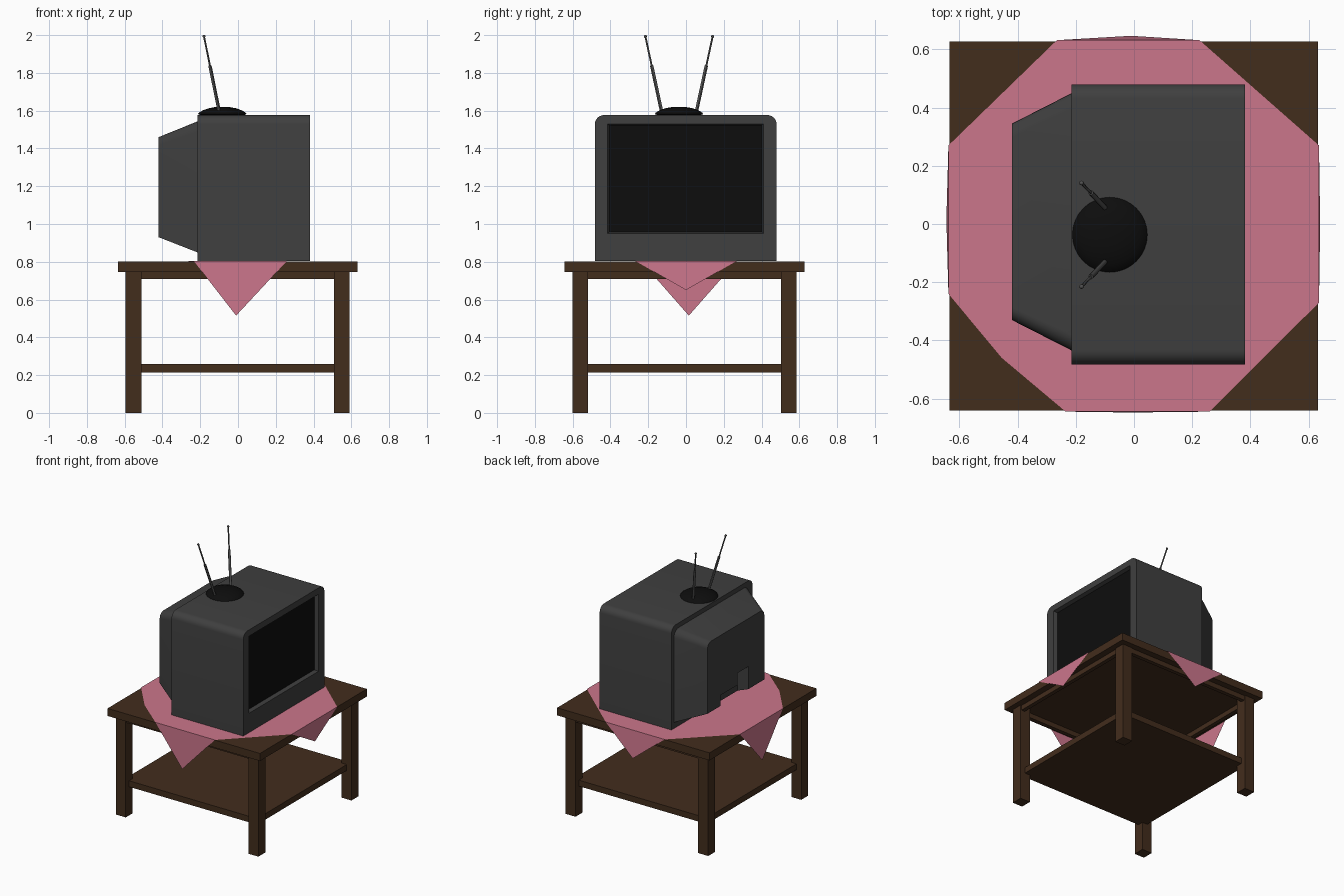
import bpy, bmesh, math
from mathutils import Vector

if "Cube" in bpy.data.objects:
    bpy.data.objects.remove(bpy.data.objects["Cube"])


def material(name, rgb):
    m = bpy.data.materials.new(name)
    m.diffuse_color = (*rgb, 1)
    m.use_nodes = True
    m.node_tree.nodes["Principled BSDF"].inputs["Base Color"].default_value = m.diffuse_color
    return m


WOOD = material("dark_wood", (0.055, 0.026, 0.012))
PINK = material("pink_cloth", (0.60, 0.18, 0.26))
CASE = material("charcoal_plastic", (0.05, 0.05, 0.05))
BLACK = material("black", (0.004, 0.004, 0.004))
METAL = material("dark_metal", (0.08, 0.08, 0.08))


def make(name, verts, faces, mat, fix=True):
    me = bpy.data.meshes.new(name)
    me.from_pydata(verts, [], faces)
    if fix:
        bm = bmesh.new()
        bm.from_mesh(me)
        bmesh.ops.recalc_face_normals(bm, faces=bm.faces)
        bm.to_mesh(me)
        bm.free()
    if mat:
        me.materials.append(mat)
    ob = bpy.data.objects.new(name, me)
    bpy.context.collection.objects.link(ob)
    return ob


def loft(name, rings, mat):
    n = len(rings[0])
    verts = [v for r in rings for v in r]
    faces = [(k * n + i, k * n + (i + 1) % n, (k + 1) * n + (i + 1) % n, (k + 1) * n + i)
             for k in range(len(rings) - 1) for i in range(n)]
    faces += [tuple(range(n)), tuple(range(len(verts) - n, len(verts)))]
    return make(name, verts, faces, mat)


def rect(x, y0, y1, z0, z1):
    return [(x, y0, z0), (x, y1, z0), (x, y1, z1), (x, y0, z1)]


def box(name, x0, x1, y0, y1, z0, z1, mat):
    return loft(name, [rect(x0, y0, y1, z0, z1), rect(x1, y0, y1, z0, z1)], mat)


def arch(x, y0, y1, z0, z1, r, steps=6):
    """Rectangle in the YZ plane with rounded top corners."""
    pts = [(x, y0, z0), (x, y1, z0)]
    for cy, a0 in ((y1 - r, 0), (y0 + r, 90)):
        for i in range(steps + 1):
            a = math.radians(a0 + 90 * i / steps)
            pts.append((x, cy + r * math.cos(a), z1 - r + r * math.sin(a)))
    return pts


def smooth(ob, angle=30):
    bpy.ops.object.select_all(action='DESELECT')
    ob.select_set(True)
    bpy.context.view_layer.objects.active = ob
    bpy.ops.object.shade_smooth_by_angle(angle=math.radians(angle))


def cut(ob, cutter):
    cutter.hide_render = True
    bpy.context.view_layer.objects.active = ob
    mod = ob.modifiers.new("cut", 'BOOLEAN')
    mod.operation = 'DIFFERENCE'
    mod.solver = 'EXACT'
    mod.object = cutter
    bpy.ops.object.modifier_apply(modifier=mod.name)
    bpy.data.objects.remove(cutter)


# Table: top, legs, apron rails and lower shelf
box("table_top", -0.635, 0.632, -0.642, 0.628, 0.745, 0.802, WOOD)
for sx, x in (("left", -0.595), ("right", 0.508)):
    for sy, y in (("front", -0.602), ("back", 0.503)):
        box(f"{sy}_{sx}_leg", x, x + 0.083, y, y + 0.083, 0, 0.745, WOOD)
for side, y in (("front", -0.59), ("back", 0.55)):
    box(side + "_rail", -0.515, 0.51, y, y + 0.03, 0.708, 0.745, WOOD)
for side, x in (("left", -0.583), ("right", 0.553)):
    box(side + "_rail", x, x + 0.03, -0.522, 0.506, 0.708, 0.745, WOOD)
box("lower_shelf", -0.555, 0.552, -0.562, 0.547, 0.215, 0.26, WOOD)

# Tablecloth: flat sheet with four hanging corners
Z = 0.805
cloth = [(-0.265, 0.632, Z), (0.225, 0.632, Z), (0.636, 0.27, Z), (0.636, -0.27, Z),
         (0.26, -0.645, Z), (-0.235, -0.645, Z), (-0.455, -0.46, Z),
         (-0.638, -0.24, Z), (-0.638, 0.27, Z),
         (-0.01, 0.647, 0.60), (0.64, 0, 0.65), (-0.01, -0.648, 0.515), (-0.645, 0.015, 0.515)]
make("tablecloth", cloth, [(8, 7, 6, 5, 4, 3, 2, 1, 0), (0, 1, 9), (2, 3, 10),
                           (4, 5, 11), (7, 8, 12)], PINK)

# Television case with a recessed screen opening
case = loft("television_case", [arch(-0.215, -0.483, 0.48, Z, 1.577, 0.05),
                                arch(0.382, -0.483, 0.48, Z, 1.577, 0.05)], CASE)
cut(case, loft("screen_cutter", [rect(0.35, -0.405, 0.40, 0.96, 1.52),
                                 rect(0.40, -0.42, 0.415, 0.945, 1.535)], None))
smooth(case)
box("screen", 0.34, 0.354, -0.41, 0.405, 0.955, 1.525, BLACK)

# Tapered rear housing with a stepped socket recess
rear = loft("rear_housing", [arch(-0.42, -0.33, 0.345, 0.93, 1.46, 0.045),
                             arch(-0.21, -0.437, 0.452, 0.848, 1.545, 0.055)], CASE)
cut(rear, box("recess_cutter_low", -0.5, -0.33, -0.01, 0.19, 0.7, 1.01, None))
cut(rear, box("recess_cutter_high", -0.5, -0.33, -0.14, -0.0099, 0.7, 1.10, None))
smooth(rear)

# Antenna base: shallow dome
cx, cy, R = -0.083, -0.037, 0.129
rings = []
for r, z in ((0.85, 1.574), (1, 1.582), (0.95, 1.59), (0.8, 1.602), (0.55, 1.613), (0.25, 1.62)):
    rings.append([(cx + R * r * math.cos(a), cy + R * r * math.sin(a), z)
                  for a in (math.tau * i / 32 for i in range(32))])
smooth(loft("antenna_base", rings, BLACK), 50)


def rod(name, a, b, r):
    d = b - a
    bpy.ops.mesh.primitive_cylinder_add(vertices=12, radius=r, depth=d.length, location=(a + b) / 2)
    ob = bpy.context.object
    ob.name = name
    ob.rotation_euler = d.to_track_quat('Z', 'Y').to_euler()
    ob.data.materials.append(METAL)
    smooth(ob)


# Two telescopic antenna rods with ball tips
for side, s in (("front", -1), ("back", 1)):
    a = Vector((-0.097, cy + s * 0.09, 1.585))
    b = Vector((-0.18, cy + s * 0.178, 1.993))
    m = a.lerp(b, 0.62)
    rod(side + "_antenna_lower", a, m, 0.009)
    rod(side + "_antenna_upper", m, b, 0.005)
    bpy.ops.mesh.primitive_uv_sphere_add(segments=12, ring_count=8, radius=0.008, location=b)
    tip = bpy.context.object
    tip.name = side + "_antenna_tip"
    tip.data.materials.append(METAL)
    smooth(tip, 60)
